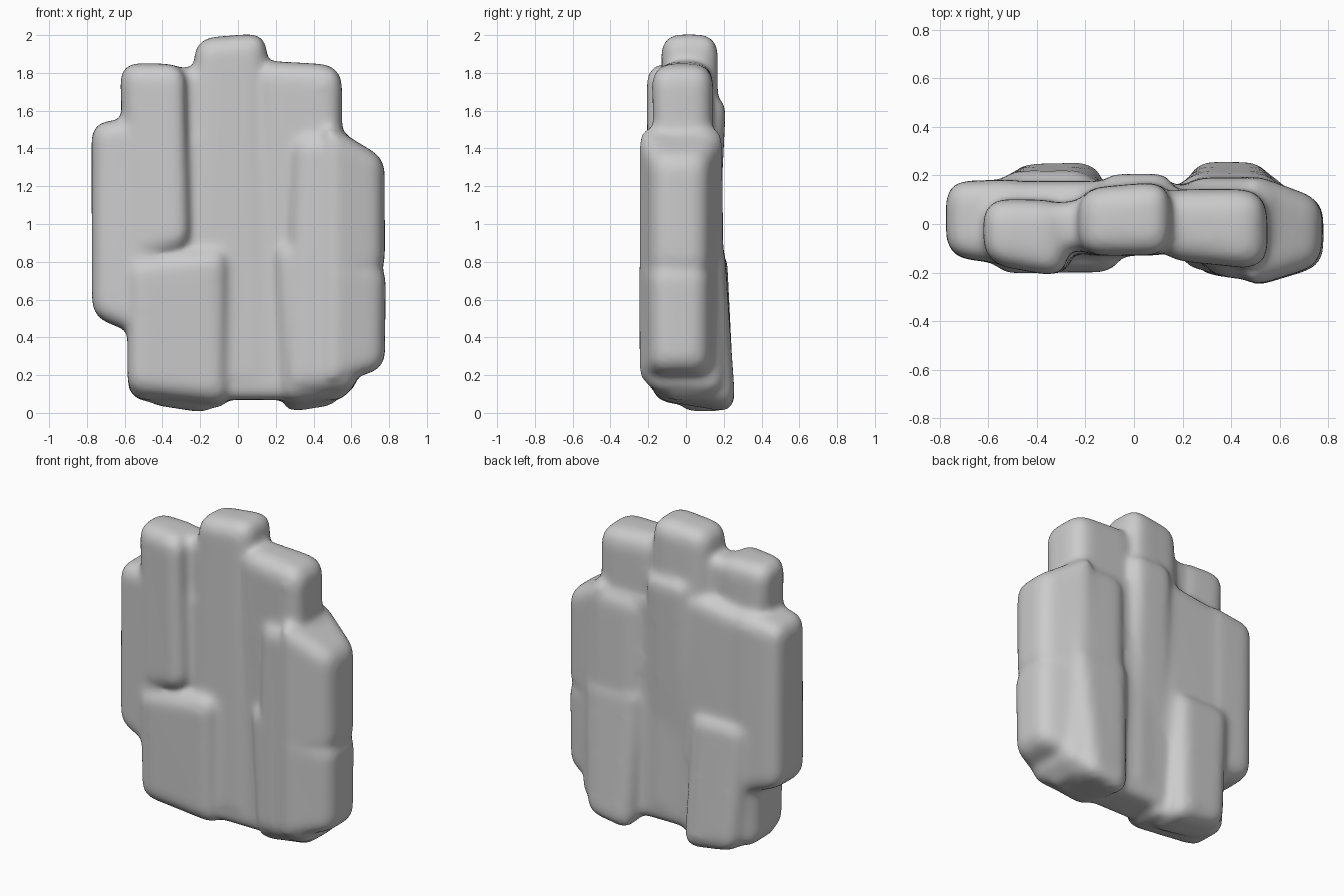
import bpy
import bmesh
import random
from mathutils import Vector

random.seed(4)

default_cube = bpy.data.objects.get("Cube")
if default_cube:
    bpy.data.objects.remove(default_cube, do_unlink=True)

# Plain stone colour
stone = bpy.data.materials.new("stone_grey")
stone.use_nodes = True
stone_colour = (0.6, 0.6, 0.6, 1)
stone.diffuse_color = stone_colour
stone.node_tree.nodes["Principled BSDF"].inputs["Base Color"].default_value = stone_colour

# Which axis and which sign each side name stands for
SIDES = {"left": (0, 1), "right": (0, -1), "back": (1, 1),
         "front": (1, -1), "top": (2, 1), "bottom": (2, -1)}


def add_block(target, x_range, y_range, z_range, rounding, nudges=()):
    """Add one worn block; each nudge moves the corners found on all the named sides."""
    block = bmesh.new()
    bmesh.ops.create_cube(block, size=2)
    ranges = (x_range, y_range, z_range)
    for vert in block.verts:
        signs = vert.co.copy()
        corner = Vector([ranges[axis][1 if signs[axis] > 0 else 0] for axis in range(3)])
        for names, shift in nudges:
            if all(signs[SIDES[n][0]] * SIDES[n][1] > 0 for n in names.split()):
                corner += Vector(shift)
        wobble = Vector([random.uniform(-0.005, 0.005) for axis in range(3)])
        vert.co = corner + wobble
    bmesh.ops.bevel(block, geom=block.edges[:], offset=rounding, segments=3,
                    profile=0.5, affect='EDGES', clamp_overlap=True)
    piece = bpy.data.meshes.new("block_piece")
    block.to_mesh(piece)
    block.free()
    target.from_mesh(piece)
    bpy.data.meshes.remove(piece)


rock = bmesh.new()

# Central mass, the summit and the saddle beside it
add_block(rock, (-0.57, 0.58), (-0.12, 0.16), (0.07, 1.5), 0.06)
add_block(rock, (-0.31, 0.18), (-0.13, 0.175), (0.1, 2.015), 0.09,
          [("top right", (0.08, 0, -0.03)), ("top left", (-0.03, 0, 0)),
           ("back right", (0, -0.03, 0))])
add_block(rock, (-0.45, 0.3), (-0.11, 0.13), (1.2, 1.83), 0.06,
          [("back right", (0, -0.05, 0))])

# Right pillar, outer flank and foot
add_block(rock, (-0.625, -0.25), (-0.225, 0.1), (0.81, 1.85), 0.09,
          [("front right", (0, 0.06, 0)), ("top left", (-0.03, 0, 0)),
           ("bottom right", (0.03, 0, -0.03)), ("bottom left", (0, 0, 0.06))])
add_block(rock, (-0.772, -0.42), (-0.15, 0.18), (0.37, 1.57), 0.08,
          [("bottom right", (0, 0, 0.14)), ("top right", (0, 0, -0.03)),
           ("front right", (0, 0.02, 0)), ("front left", (0, -0.03, 0))])
add_block(rock, (-0.585, -0.05), (-0.205, 0.15), (0.0, 0.86), 0.08,
          [("bottom right", (0, 0, 0.06)), ("front bottom", (0, 0.02, 0.06)),
           ("top right", (0, 0, -0.06)), ("back top", (0, 0, 0.12))])

# Left shoulder, fading down the face
add_block(rock, (0.09, 0.55), (-0.2, 0.14), (0.15, 1.865), 0.1,
          [("top left", (0, 0, -0.02)), ("front right", (0, 0.05, 0)),
           ("front bottom", (0, 0.05, 0))])

# Left slab and its tapered outer flank, split by a shallow notch
add_block(rock, (0.2, 0.63), (-0.265, 0.205), (0.09, 1.48), 0.09,
          [("front right", (0.04, 0, 0)), ("front right top", (0.06, 0.03, 0)),
           ("front bottom", (0, 0.05, 0.02)), ("front top", (0, 0.02, 0)),
           ("back top", (0, -0.02, 0)), ("left top", (-0.03, 0, 0))])
for low, high, top_drop, bottom_lift in ((0.66, 1.54, -0.19, 0.09), (0.13, 0.83, -0.05, 0.11)):
    add_block(rock, (0.46, 0.778), (-0.27, 0.215), (low, high), 0.07,
              [("left front", (0, 0.1, 0)), ("left back", (0, -0.12, 0)),
               ("left top", (0, 0, top_drop)), ("left bottom", (0, 0, bottom_lift))])

# Left foot
add_block(rock, (0.18, 0.61), (-0.19, 0.26), (-0.04, 0.92), 0.09,
          [("front bottom", (0, 0, 0.08)), ("back top", (0, -0.06, 0)),
           ("left bottom", (-0.05, 0, 0.07)), ("right bottom", (0.05, 0, 0.02))])

# Rear ridge, rear face and rear foot
add_block(rock, (-0.19, 0.17), (0.0, 0.24), (0.35, 1.67), 0.09,
          [("back top", (0, -0.03, 0)), ("back bottom", (0, -0.09, 0)),
           ("top right", (0.05, 0, 0))])
add_block(rock, (-0.6, -0.06), (0.0, 0.21), (0.45, 1.54), 0.09,
          [("back top", (0, -0.03, 0)), ("top left", (0, 0, 0.08)),
           ("back bottom", (0, -0.04, 0))])
add_block(rock, (-0.57, -0.12), (-0.05, 0.255), (-0.01, 0.88), 0.09,
          [("back top", (0, -0.04, 0)), ("right bottom", (0.06, 0, 0.06)),
           ("left top", (-0.04, 0, 0))])

mesh = bpy.data.meshes.new("rock")
rock.to_mesh(mesh)
rock.free()
mesh.materials.append(stone)
boulder = bpy.data.objects.new("rock", mesh)
bpy.context.collection.objects.link(boulder)

# Fuse the blocks into one weathered surface
fuse = boulder.modifiers.new("fuse", 'REMESH')
fuse.mode = 'VOXEL'
fuse.voxel_size = 0.018
fuse.use_smooth_shade = True
weather = boulder.modifiers.new("weather", 'SMOOTH')
weather.factor = 0.5
weather.iterations = 18
